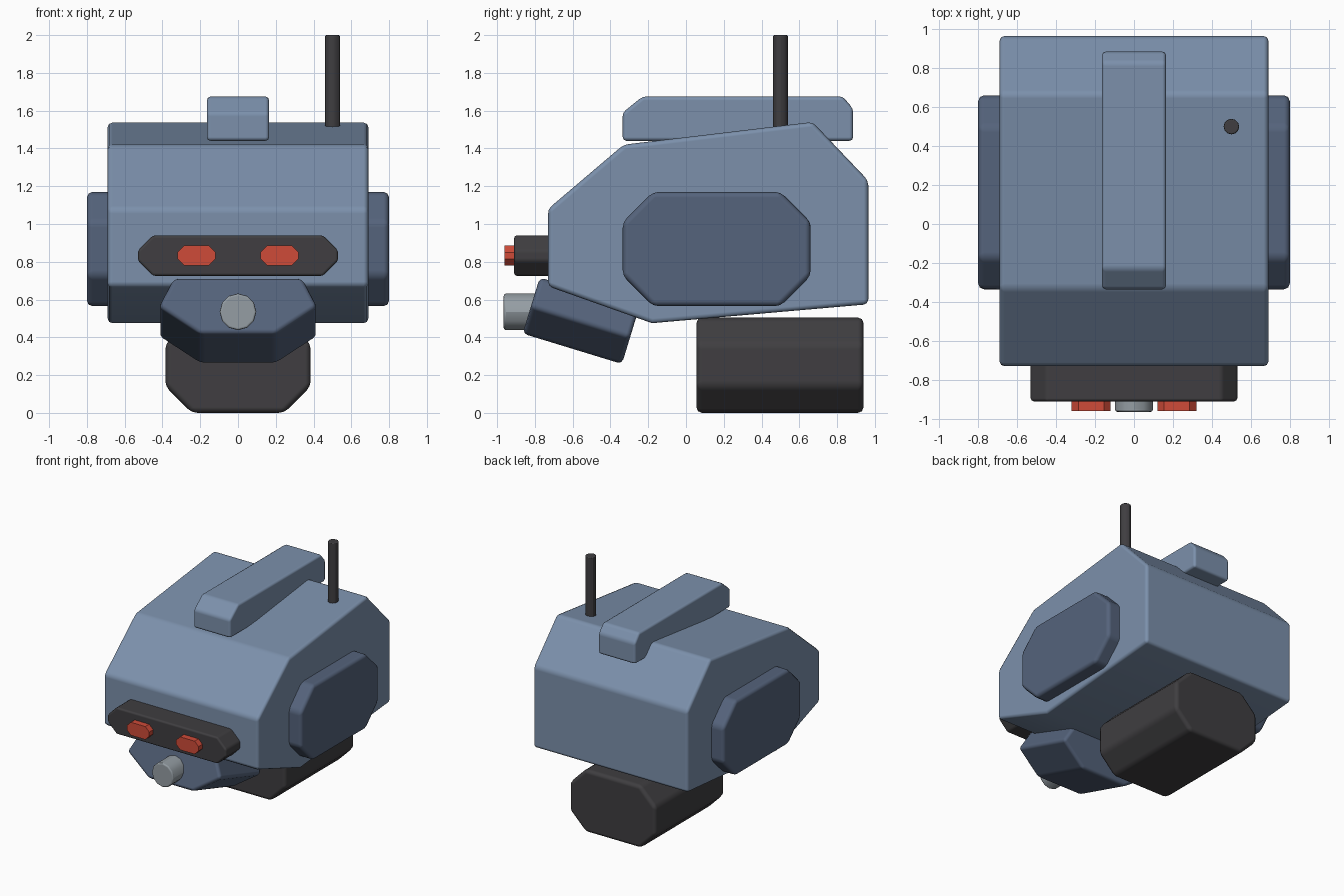
import bpy, bmesh, math
from mathutils import Matrix

if "Cube" in bpy.data.objects:
    bpy.data.objects.remove(bpy.data.objects["Cube"], do_unlink=True)


def material(name, color):
    m = bpy.data.materials.new(name)
    m.use_nodes = True
    m.diffuse_color = (*color, 1)
    m.node_tree.nodes["Principled BSDF"].inputs["Base Color"].default_value = (*color, 1)
    return m


SHELL = material("blue grey shell", (0.20, 0.28, 0.41))
TRIM = material("slate trim", (0.09, 0.125, 0.20))
BLACK = material("charcoal", (0.05, 0.048, 0.052))
RED = material("red lens", (0.62, 0.07, 0.04))
METAL = material("light metal", (0.30, 0.34, 0.37))


def finish(bm, name, mat, bevel):
    bmesh.ops.recalc_face_normals(bm, faces=bm.faces)
    mesh = bpy.data.meshes.new(name)
    bm.to_mesh(mesh)
    bm.free()
    mesh.materials.append(mat)
    ob = bpy.data.objects.new(name, mesh)
    bpy.context.collection.objects.link(ob)
    bpy.ops.object.select_all(action='DESELECT')
    ob.select_set(True)
    bpy.context.view_layer.objects.active = ob
    bpy.ops.object.shade_smooth_by_angle(angle=math.radians(30))
    if bevel:
        mod = ob.modifiers.new("Soft edges", 'BEVEL')
        mod.width = bevel
        mod.segments = 2
        mod.limit_method = 'ANGLE'
        mod.angle_limit = math.radians(32)
        mod.harden_normals = True
    return ob


def prism(name, profile, axis, start, end, mat, bevel):
    """Extrude a profile along x (profile in y, z) or along y (profile in x, z)."""
    def place(p, d):
        return (d, p[0], p[1]) if axis == 'x' else (p[0], d, p[1])
    bm = bmesh.new()
    face = bm.faces.new([bm.verts.new(place(p, start)) for p in profile])
    new = bmesh.ops.extrude_face_region(bm, geom=[face])["geom"]
    move = place((0, 0), end - start)
    bmesh.ops.translate(bm, vec=move, verts=[v for v in new if isinstance(v, bmesh.types.BMVert)])
    return finish(bm, name, mat, bevel)


def octagon(a0, a1, z0, z1, c):
    """Rectangle with its corners cut by c."""
    return [(a0 + c, z0), (a1 - c, z0), (a1, z0 + c), (a1, z1 - c),
            (a1 - c, z1), (a0 + c, z1), (a0, z1 - c), (a0, z0 + c)]


def cylinder(name, radius, length, sides, matrix, mat, bevel):
    bm = bmesh.new()
    bmesh.ops.create_cone(bm, cap_ends=True, segments=sides, radius1=radius,
                          radius2=radius, depth=length, matrix=matrix)
    return finish(bm, name, mat, bevel)


# Head shell and the crest on its top
prism("head_shell", [(-0.73, 0.67), (-0.73, 1.08), (-0.33, 1.42), (0.67, 1.54),
                     (0.965, 1.23), (0.965, 0.575), (-0.18, 0.475)],
      'x', -0.69, 0.69, SHELL, 0.025)
prism("crest", [(-0.335, 1.44), (-0.335, 1.59), (-0.23, 1.675), (0.83, 1.675),
                (0.885, 1.61), (0.885, 1.44)], 'x', -0.165, 0.165, SHELL, 0.02)

# Ear pods
for side, name in ((1, "left_ear_pod"), (-1, "right_ear_pod")):
    prism(name, octagon(-0.335, 0.66, 0.565, 1.17, 0.16), 'x',
          side * 0.6, side * 0.8, TRIM, 0.03)

# Visor and eye lenses
prism("visor", octagon(-0.53, 0.53, 0.725, 0.94, 0.08), 'y', -0.91, -0.6, BLACK, 0.015)
for side, name in ((1, "left_eye"), (-1, "right_eye")):
    a, b = sorted((side * 0.12, side * 0.32))
    prism(name, octagon(a, b, 0.78, 0.885, 0.035), 'y', -0.96, -0.88, RED, 0)

# Jaw, tilted down toward the back
jaw = prism("jaw", [(-0.2, 0), (0.2, 0), (0.42, 0.15), (0.34, 0.31), (-0.34, 0.31), (-0.42, 0.15)],
            'y', 0, 0.55, TRIM, 0.025)
jaw.data.transform(Matrix.Translation((0, -0.865, 0.42)) @ Matrix.Rotation(math.radians(-17), 4, 'X'))

# Mouth nozzle
cylinder("mouth_nozzle", 0.097, 0.2, 12,
         Matrix.Translation((0, -0.865, 0.535)) @ Matrix.Rotation(math.pi / 2, 4, 'X'), METAL, 0.012)

# Neck block and antenna
prism("neck", octagon(-0.385, 0.385, 0, 0.505, 0.14), 'y', 0.055, 0.94, BLACK, 0.03)
cylinder("antenna", 0.04, 0.55, 12, Matrix.Translation((0.5, 0.5, 1.725)), BLACK, 0.008)
